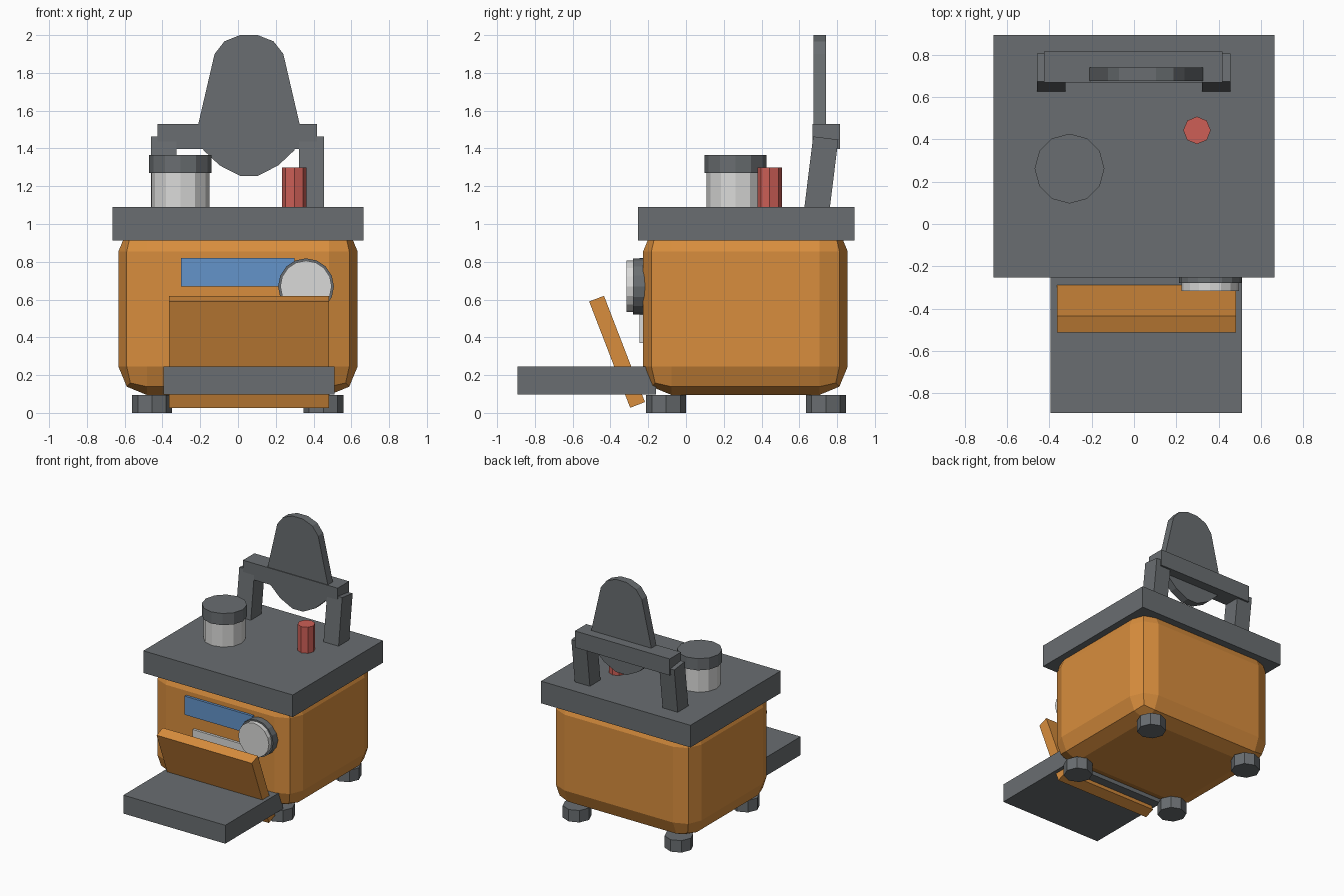
import bpy, bmesh, math
from mathutils import Matrix, Vector

cube = bpy.data.objects.get("Cube")
if cube:
    bpy.data.objects.remove(cube, do_unlink=True)


def material(name, r, g, b):
    m = bpy.data.materials.new(name)
    m.use_nodes = True
    m.diffuse_color = (r, g, b, 1)
    shader = next(n for n in m.node_tree.nodes if n.type == 'BSDF_PRINCIPLED')
    shader.inputs["Base Color"].default_value = (r, g, b, 1)
    return m


ORANGE = material("warm orange", 0.69, 0.27, 0.047)
GREY = material("slate grey", 0.142, 0.155, 0.164)
WHITE = material("pale grey", 0.70, 0.70, 0.69)
BLUE = material("screen blue", 0.127, 0.296, 0.59)
RED = material("button red", 0.61, 0.114, 0.093)


def finish(name, bm, mat):
    bmesh.ops.recalc_face_normals(bm, faces=bm.faces)
    mesh = bpy.data.meshes.new(name)
    bm.to_mesh(mesh)
    bm.free()
    mesh.materials.append(mat)
    obj = bpy.data.objects.new(name, mesh)
    bpy.context.collection.objects.link(obj)
    return obj


def box(name, x, y, z, mat, bevel=0, tilt=0):
    """Box from (min, max) spans, tilted about x through its centre."""
    bm = bmesh.new()
    bmesh.ops.create_cube(bm, size=1)
    size = [s[1] - s[0] for s in (x, y, z)]
    bmesh.ops.scale(bm, vec=size, verts=bm.verts)
    if bevel:
        bmesh.ops.bevel(bm, geom=bm.edges[:], offset=bevel, segments=2,
                        profile=0.5, affect='EDGES')
    centre = Vector([sum(s) / 2 for s in (x, y, z)])
    turn = Matrix.Rotation(math.radians(tilt), 4, 'X')
    bmesh.ops.transform(bm, matrix=Matrix.Translation(centre) @ turn, verts=bm.verts)
    return finish(name, bm, mat)


def cylinder(name, centre, radius, depth, sides, mat, facing_front=False):
    bm = bmesh.new()
    bmesh.ops.create_cone(bm, cap_ends=True, segments=sides, radius1=radius,
                          radius2=radius, depth=depth)
    turn = Matrix.Rotation(math.pi / 2 if facing_front else 0, 4, 'X')
    bmesh.ops.transform(bm, matrix=Matrix.Translation(centre) @ turn, verts=bm.verts)
    return finish(name, bm, mat)


# Rounded housing, lid and feet
box("housing", (-0.633, 0.633), (-0.227, 0.856), (0.095, 1.005), ORANGE, bevel=0.15)
box("lid", (-0.665, 0.665), (-0.254, 0.893), (0.912, 1.09), GREY)
for side, x in (("right", -0.455), ("left", 0.452)):
    for end, y in (("front", -0.105), ("back", 0.74)):
        cylinder(f"foot_{end}_{side}", (x, y, 0.048), 0.106, 0.096, 8, GREY)

# Front tray and leaning door
box("front_tray", (-0.395, 0.512), (-0.893, -0.16), (0.097, 0.245), GREY)
box("door", (-0.365, 0.482), (-0.407, -0.323), (0.022, 0.625), ORANGE, tilt=21.1)

# Front panel fittings
box("display", (-0.302, 0.3), (-0.247, -0.2), (0.67, 0.82), BLUE)
box("slot_plate", (-0.23, 0.346), (-0.247, -0.2), (0.37, 0.57), WHITE)
cylinder("dial_rim", (0.36, -0.24, 0.67), 0.148, 0.08, 16, GREY, True)
cylinder("dial_face", (0.36, -0.285, 0.67), 0.136, 0.062, 16, WHITE, True)

# Jar and button on the lid
cylinder("jar", (-0.305, 0.262, 1.18), 0.154, 0.2, 12, WHITE)
cylinder("jar_cap", (-0.305, 0.262, 1.318), 0.165, 0.094, 12, GREY)
cylinder("button", (0.298, 0.443, 1.19), 0.065, 0.22, 8, RED)

# Bracket: two leaning posts and a crossbar
for side, x in (("right", (-0.46, -0.325)), ("left", (0.322, 0.456))):
    box(f"post_{side}", x, (0.642, 0.776), (0.957, 1.457), GREY, tilt=-7.1)
box("crossbar", (-0.425, 0.418), (0.67, 0.815), (1.397, 1.53), GREY)

# Tapered paddle, a mirrored half outline given thickness
half = [(0.047, 2.0), (0.13, 1.967), (0.182, 1.9), (0.268, 1.53),
        (0.268, 1.47), (0.24, 1.39), (0.155, 1.31), (0.047, 1.255)]
outline = half + [(-w, z) for w, z in reversed(half)]
bm = bmesh.new()
face = bm.faces.new([bm.verts.new((0.058 + w, 0.676, z)) for w, z in outline])
grown = bmesh.ops.extrude_face_region(bm, geom=[face], use_keep_orig=True)
bmesh.ops.translate(bm, vec=(0, 0.064, 0),
                    verts=[v for v in grown["geom"] if isinstance(v, bmesh.types.BMVert)])
finish("paddle", bm, GREY)
